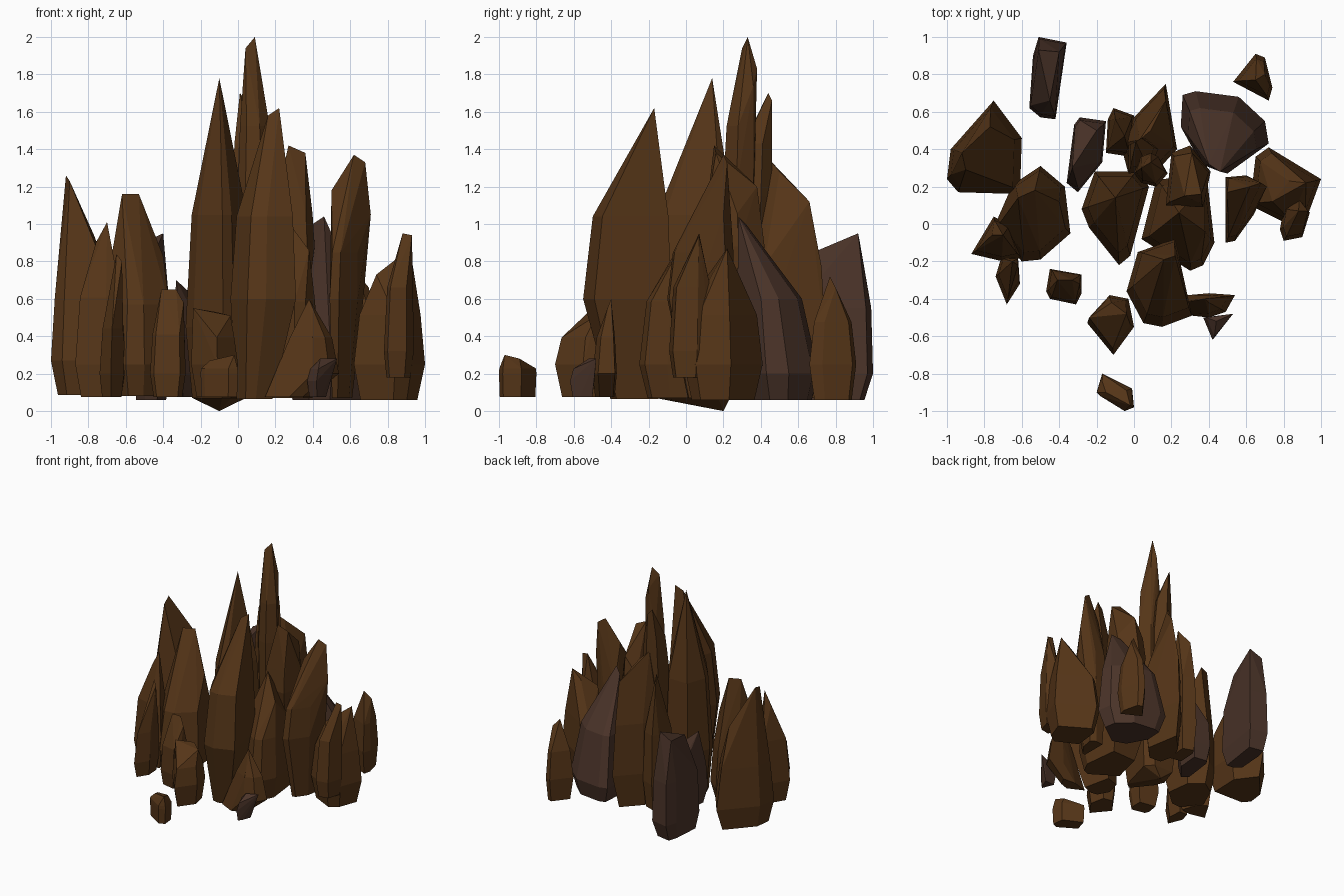
import bpy, bmesh
from mathutils import Vector


def material(name, rgb):
    m = bpy.data.materials.new(name)
    m.diffuse_color = (*rgb, 1)
    return m


BROWN = material("brown_rock", (0.092, 0.036, 0.009))
UMBER = material("umber_rock", (0.07, 0.034, 0.022))


def shard(name, outline, tops, wide=0.22, base=0.075, inset=0.8,
          level=0.55, k=0.72, mat=BROWN, foot=(0, 0), tip=None):
    """Faceted rock: inset foot, widest ring, drawn-in shoulder, peak points; hulled."""
    ring = [Vector((x, y, 0)) for x, y in outline]
    mid = sum(ring, Vector()) / len(ring)
    peak = sum((Vector(t) for t in tops), Vector()) / len(tops)
    flat_peak = Vector((peak.x, peak.y, 0))
    top_z = min(t[2] for t in tops)
    z_mid = wide + (top_z - wide) * level
    pts = [Vector(t) for t in tops]
    if tip:
        pts.append(Vector(tip))
    for p in ring:
        pts.append(mid.lerp(p, inset) + Vector((*foot, base)))
        pts.append(p + Vector((0, 0, wide)))
        pts.append(flat_peak.lerp(p, k) + Vector((0, 0, z_mid)))
    bm = bmesh.new()
    for p in pts:
        bm.verts.new(p)
    bmesh.ops.convex_hull(bm, input=bm.verts[:])
    loose = [v for v in bm.verts if not v.link_faces]
    bmesh.ops.delete(bm, geom=loose, context='VERTS')
    bmesh.ops.recalc_face_normals(bm, faces=bm.faces[:])
    me = bpy.data.meshes.new(name)
    bm.to_mesh(me)
    bm.free()
    me.materials.append(mat)
    ob = bpy.data.objects.new(name, me)
    bpy.context.collection.objects.link(ob)
    return ob


# central tall shards
shard("front_pillar", [(-.04, -.36), (.02, -.15), (.22, -.08), (.31, -.49), (.15, -.55), (.05, -.53)],
      [(.16, -.19, 1.58), (.22, -.17, 1.62)], wide=.6, base=.065, inset=.55, k=.86, level=.45, foot=(-.04, .06))
shard("left_pillar", [(-.28, .08), (-.21, .28), (.01, .28), (.08, .2), (-.02, -.17), (-.08, -.22), (-.24, -.02)],
      [(-.1, .14, 1.78)], wide=.45, base=.07, level=.45, k=.82, tip=(-.1, .2, 0))
shard("middle_pillar", [(.04, -.08), (.12, .24), (.39, .25), (.43, -.1), (.37, -.22), (.3, -.25)],
      [(.24, .06, 1.05), (.38, -.04, .86)], wide=.25, base=.07, k=.85)
shard("tall_spire", [(.0, .27), (.03, .36), (.13, .36), (.18, .27), (.12, .2), (.04, .22)],
      [(.04, .3, 1.94), (.09, .33, 2.0), (.09, .38, 1.83), (.13, .36, 1.74)], wide=1.2, base=.4,
      inset=.8, level=.6, k=.88)
shard("thin_spire", [(-.03, .27), (-.03, .42), (.06, .46), (.13, .4), (.08, .28)],
      [(.01, .44, 1.7), (.04, .46, 1.66)], wide=1.15, base=.5, k=.8)
shard("back_pillar", [(-.07, .42), (.0, .57), (.17, .75), (.23, .4), (.1, .26), (-.03, .27)],
      [(.03, .45, 1.34), (.09, .5, 1.28), (.17, .66, 1.12)], wide=.35, base=.07, level=.55, k=.88)
shard("overhang_shard", [(.17, .1), (.2, .38), (.3, .42), (.41, .28), (.37, .09)],
      [(.27, .15, 1.42), (.36, .16, 1.38), (.31, .38, 1.2)], wide=.88, base=.7, k=.88)
shard("back_slim_shard", [(-.15, .38), (-.14, .56), (-.11, .62), (.0, .58), (-.02, .36)],
      [(-.05, .47, 1.18), (-.1, .56, 1.05)], wide=.3, k=.88)

# right group
shard("back_boulder", [(.25, .52), (.26, .69), (.33, .71), (.56, .68), (.7, .55), (.72, .43), (.5, .27), (.36, .32)],
      [(.46, .28, 1.04), (.4, .32, 1.0)], wide=.2, base=.06, level=.5, k=.78, mat=UMBER)
shard("right_pillar", [(.49, -.1), (.49, .25), (.6, .26), (.67, .22), (.64, .05), (.54, -.09)],
      [(.5, .17, 1.18), (.62, .2, 1.37), (.68, .22, 1.33), (.71, .2, 1.05)], wide=.6, base=.07,
      inset=.6, k=.9, foot=(-.02, .03))
shard("right_boulder", [(.62, .1), (.65, .36), (.72, .41), (1.0, .24), (.93, .05), (.84, -.01)],
      [(.74, .12, .73), (.83, .23, .8), (.92, .22, .87)], wide=.25, base=.06, k=.86)
shard("right_outer_shard", [(.78, -.03), (.8, .08), (.88, .14), (.94, .06), (.9, -.07), (.8, -.09)],
      [(.88, .07, .95), (.93, .07, .94)], wide=.32, base=.18, k=.86)
shard("back_right_shard", [(.53, .76), (.65, .91), (.7, .89), (.74, .73), (.72, .66)],
      [(.65, .77, .72), (.7, .8, .66)], wide=.25, base=.06, k=.8)

# left group
shard("left_boulder", [(-1, .24), (-.98, .4), (-.75, .66), (-.6, .46), (-.61, .16), (-.94, .17)],
      [(-.92, .38, 1.26), (-.9, .29, 1.23), (-.77, .52, .94)], wide=.27, base=.085, level=.5, k=.85)
shard("left_middle_boulder", [(-.75, -.02), (-.65, .21), (-.5, .31), (-.37, .2), (-.34, -.05), (-.5, -.19), (-.6, -.2)],
      [(-.62, .14, 1.16), (-.58, .15, 1.13), (-.53, .18, 1.16), (-.4, .12, .83)], wide=.25, base=.08, k=.86)
shard("left_front_shard", [(-.87, -.16), (-.75, .04), (-.66, -.01), (-.6, -.18), (-.7, -.2)],
      [(-.7, -.06, 1.01), (-.76, -.06, .9)], wide=.25, k=.82)
shard("left_slim_shard", [(-.74, -.28), (-.71, -.18), (-.62, -.18), (-.61, -.32), (-.68, -.43)],
      [(-.65, -.2, .84), (-.62, -.22, .8)], wide=.2, level=.4, k=.85)
shard("back_left_slab", [(-.56, .62), (-.54, .9), (-.51, 1.0), (-.36, .97), (-.42, .56), (-.5, .57)],
      [(-.4, .92, .95), (-.51, .93, .9), (-.45, .66, .84)], wide=.2, base=.06, k=.94, mat=UMBER)
shard("inner_left_slab", [(-.36, .22), (-.32, .53), (-.29, .57), (-.15, .55), (-.17, .33), (-.3, .17)],
      [(-.33, .3, .7), (-.27, .35, .6), (-.2, .5, .58)], wide=.2, k=.92, mat=UMBER)

# small front rocks
shard("front_left_stub", [(-.47, -.36), (-.45, -.24), (-.28, -.27), (-.28, -.37), (-.31, -.43), (-.45, -.4)],
      [(-.41, -.3, .65), (-.33, -.3, .65), (-.29, -.32, .58)], wide=.2, k=.9)
shard("front_stub", [(-.25, -.53), (-.13, -.38), (-.03, -.4), (0, -.55), (-.11, -.7)],
      [(-.24, -.5, .55), (-.04, -.48, .51), (-.12, -.42, .53)], wide=.25, k=.85)
shard("front_pebble", [(-.2, -.9), (-.17, -.8), (-.01, -.88), (0, -.98), (-.05, -1.0), (-.18, -.92)],
      [(-.17, -.84, .25), (-.02, -.97, .3), (-.04, -.89, .28), (-.15, -.9, .27)], wide=.2, inset=.95, k=.98)
shard("leaning_front_shard", [(.24, -.42), (.4, -.37), (.54, -.38), (.49, -.47), (.4, -.5)],
      [(.38, -.4, .6), (.4, -.42, .55)], wide=.2, k=.75, foot=(-.13, 0))
shard("right_front_chip", [(.37, -.5), (.48, -.49), (.45, -.57), (.42, -.62)],
      [(.53, -.48, .28), (.44, -.52, .28)], wide=.16, k=.85, mat=UMBER)
